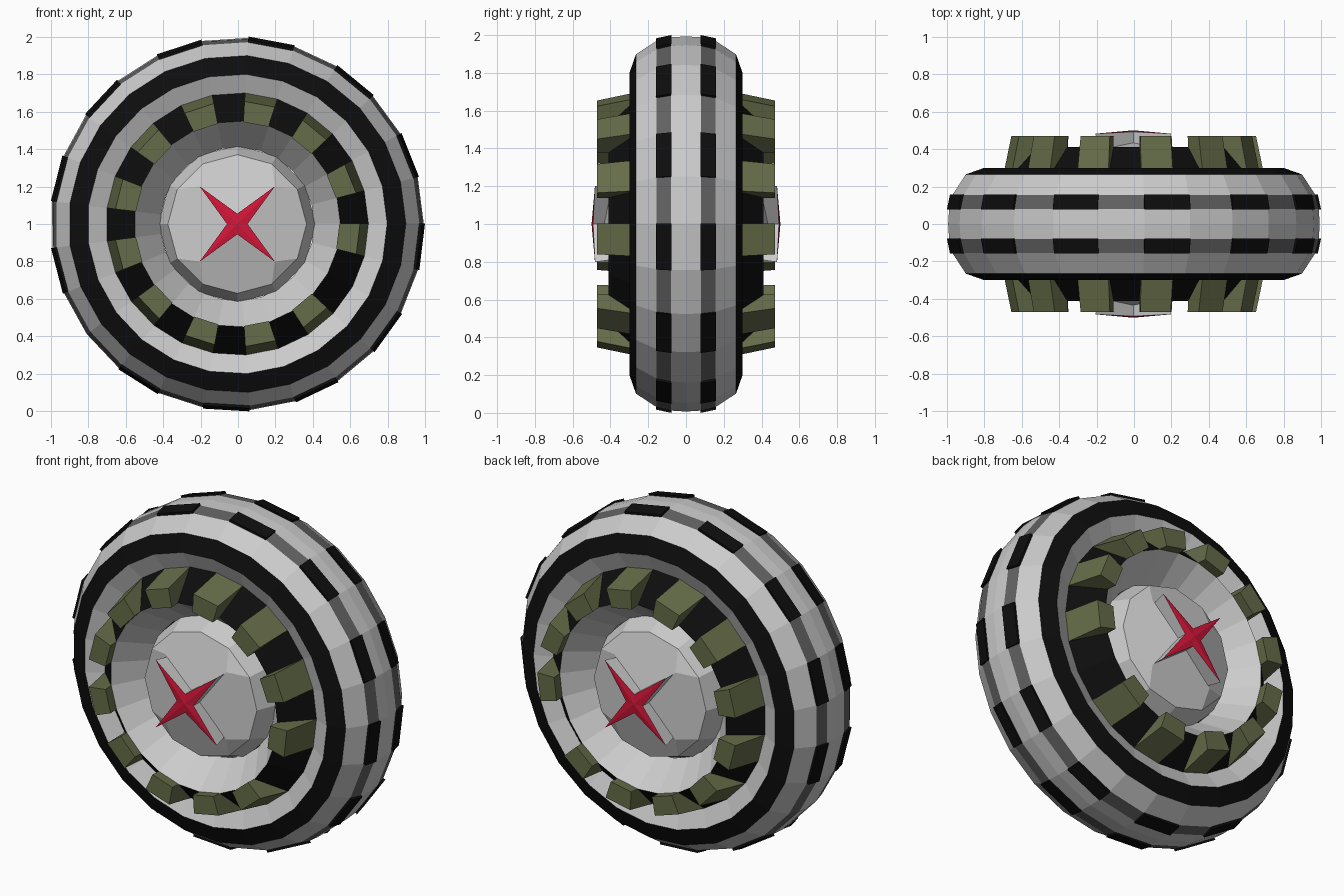
import bpy, bmesh
from math import sin, cos, radians, pi

if "Cube" in bpy.data.objects:
    bpy.data.objects.remove(bpy.data.objects["Cube"])

N = 25                 # sides of the wheel
START = radians(3.4)   # angle of first edge, measured from +z toward +x
STEP = 2 * pi / N
SHIFT = -0.004


def material(name, rgb):
    m = bpy.data.materials.new(name)
    m.diffuse_color = (*rgb, 1)
    m.use_nodes = True
    m.node_tree.nodes["Principled BSDF"].inputs["Base Color"].default_value = m.diffuse_color
    return m


BLACK = material("black", (0.004, 0.004, 0.004))
DARK = material("dark_grey", (0.12, 0.12, 0.12))
OLIVE = material("olive", (0.13, 0.15, 0.065))
RED = material("red", (0.65, 0.008, 0.04))
GREY = material("grey", (0.8, 0.8, 0.8))


def finish(name, bm, mats=()):
    bmesh.ops.recalc_face_normals(bm, faces=bm.faces)
    mesh = bpy.data.meshes.new(name)
    bm.to_mesh(mesh)
    bm.free()
    for m in mats:
        mesh.materials.append(m)
    ob = bpy.data.objects.new(name, mesh)
    bpy.context.collection.objects.link(ob)
    return ob


def polar(r, y, k):
    a = START + k * STEP
    return (r * sin(a) + SHIFT, y, 1 + r * cos(a))


def wedges(name, ks, section, mat):
    """Blocks with an (r, y) cross-section spanning wheel side k, on both y sides."""
    bm = bmesh.new()
    n = len(section)
    for k in ks:
        for s in (-1, 1):
            a, b = ([bm.verts.new(polar(r, s * y, k + d)) for r, y in section] for d in (0, 1))
            bm.faces.new(a)
            bm.faces.new(b[::-1])
            for i in range(n):
                j = (i + 1) % n
                bm.faces.new((a[i], a[j], b[j], b[i]))
    finish(name, bm, [mat])


# Wheel body: half profile (radius, y) with a material for the band after each point
half = [(0.99, 0.08), (0.972, 0.155), (0.90, 0.265), (0.80, 0.30),
        (0.70, 0.255), (0.55, 0.41), (0.41, 0.23)]
band = [1, 0, 2, 0, 2, 0]
profile = [(r, -y) for r, y in half[::-1]] + [(0.995, 0)] + half
bands = band[::-1] + [0, 0] + band
bm = bmesh.new()
rings = [[bm.verts.new(polar(r, y, k)) for k in range(N)] for r, y in profile]
for i, m in enumerate(bands):
    for k in range(N):
        q = (k + 1) % N
        f = bm.faces.new((rings[i][k], rings[i][q], rings[i + 1][q], rings[i + 1][k]))
        f.material_index = m
finish("wheel_body", bm, [GREY, DARK, BLACK])

# Tread blocks on the rolling surface
wedges("tread_blocks", list(range(0, 15, 2)) + [17, 19, 21, 23],
       [(0.97, 0.08), (1.002, 0.078), (0.985, 0.158), (0.955, 0.155)], BLACK)

# Side lugs around the hub
wedges("side_lugs", [0, 2, 4, 6] + list(range(9, 24, 2)),
       [(0.70, 0.255), (0.655, 0.47), (0.545, 0.47), (0.55, 0.40)], OLIVE)

CORNERS = [radians(45 + 90 * i) for i in range(4)]


def point(r, a, y):
    return (r * cos(a) + SHIFT, y, 1 + r * sin(a))


for s, side in ((-1, "front"), (1, "back")):
    # Hub cap: four sloped panels with cut corners and a steep rim
    bm = bmesh.new()
    tip = bm.verts.new(point(0, 0, s * 0.45))
    mid = [bm.verts.new(point(0.283, a, s * 0.39)) for a in CORNERS]
    ring = [bm.verts.new(point(0.37, radians(30 * i), s * 0.345)) for i in range(12)]
    rim = [bm.verts.new(point(0.42, radians(30 * i), s * 0.22)) for i in range(12)]
    for i in range(4):
        j = 3 * i
        bm.faces.new((tip, mid[i - 1], ring[j - 1], ring[j], ring[j + 1], mid[i]))
        bm.faces.new((mid[i], ring[j + 1], ring[j + 2]))
    for i in range(12):
        bm.faces.new((ring[i - 1], ring[i], rim[i], rim[i - 1]))
    finish(side + "_hub_cap", bm)

    # Four-armed star: red face, grey side walls
    bm = bmesh.new()
    tip = bm.verts.new(point(0, 0, s * 0.50))
    top, base = [], []
    for i in range(8):
        a = radians(45 * i)
        if i % 2:
            top.append(bm.verts.new(point(0.285, a, s * 0.482)))
            base.append(bm.verts.new(point(0.265, a, s * 0.385)))
        else:
            top.append(bm.verts.new(point(0.055, a, s * 0.492)))
            base.append(bm.verts.new(point(0.055, a, s * 0.42)))
    for i in range(8):
        bm.faces.new((tip, top[i - 1], top[i])).material_index = 1
        bm.faces.new((top[i - 1], top[i], base[i], base[i - 1]))
    finish(side + "_star", bm, [GREY, RED])
